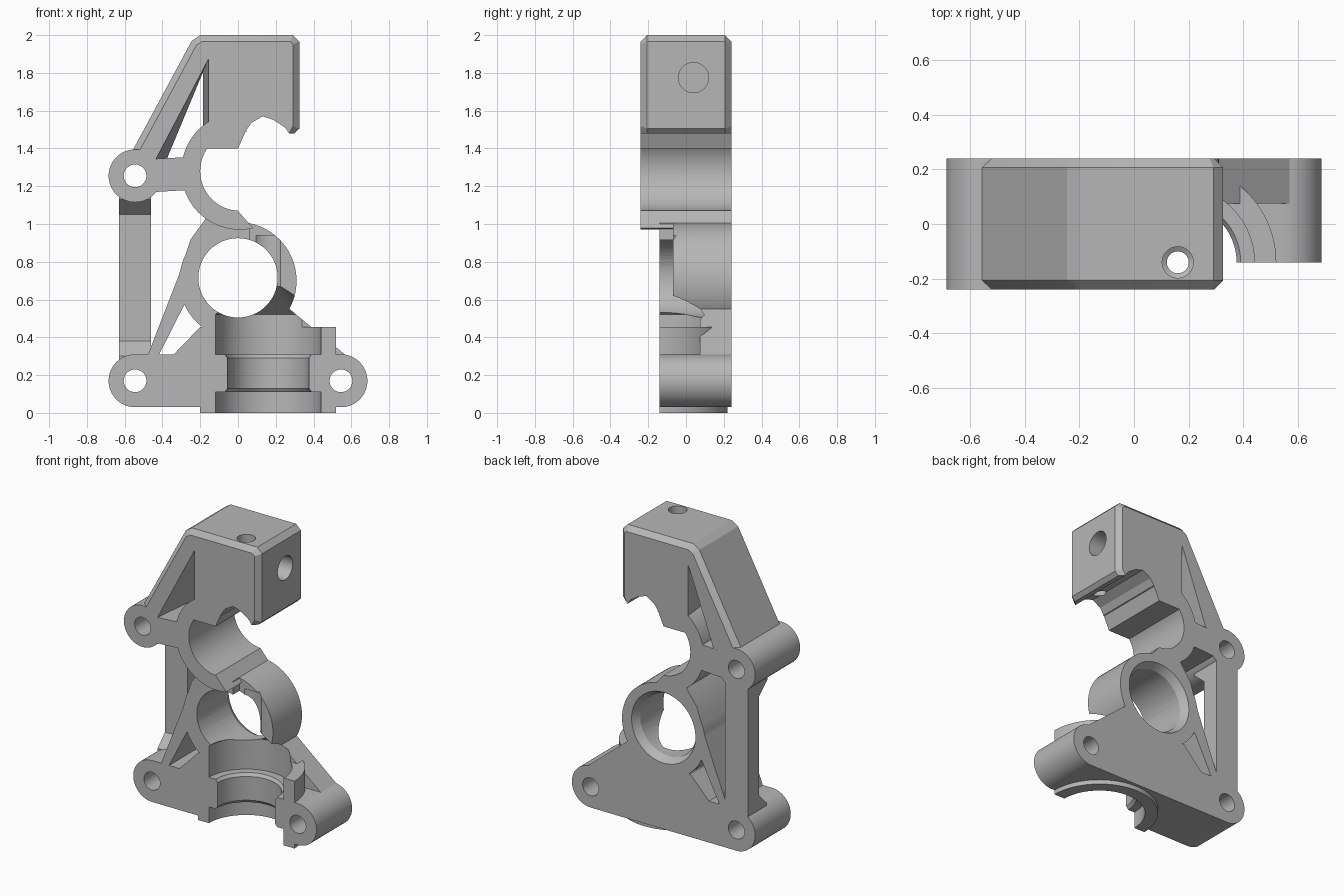
import bpy, bmesh, math
from mathutils import Vector

cube = bpy.data.objects.get("Cube")
if cube:
    bpy.data.objects.remove(cube)

grey = bpy.data.materials.new("plain_grey")
grey.use_nodes = True
grey.diffuse_color = (0.47, 0.47, 0.47, 1)
grey.node_tree.nodes["Principled BSDF"].inputs["Base Color"].default_value = (0.47, 0.47, 0.47, 1)

FRONT, BACK, LOW_FRONT = -0.24, 0.24, -0.14


def to_object(name, bm):
    bmesh.ops.recalc_face_normals(bm, faces=bm.faces[:])
    mesh = bpy.data.meshes.new(name)
    bm.to_mesh(mesh)
    bm.free()
    mesh.materials.append(grey)
    obj = bpy.data.objects.new(name, mesh)
    bpy.context.collection.objects.link(obj)
    return obj


def place(axis, u, v, w):
    return {"x": (w, u, v), "y": (u, w, v), "z": (u, v, w)}[axis]


def loft(name, first, last, axis, a, b):
    """Solid between two matching outlines set at a and b along an axis."""
    bm = bmesh.new()
    lo = [bm.verts.new(place(axis, u, v, a)) for u, v in first]
    hi = [bm.verts.new(place(axis, u, v, b)) for u, v in last]
    bm.faces.new(lo)
    bm.faces.new(hi)
    n = len(lo)
    for i in range(n):
        j = (i + 1) % n
        bm.faces.new((lo[i], lo[j], hi[j], hi[i]))
    return to_object(name, bm)


def prism(name, pts, axis="y", a=LOW_FRONT, b=BACK):
    return loft(name, pts, pts, axis, a, b)


def arc(cx, cy, r, start=0, end=360, n=64):
    count = n if end - start == 360 else n + 1
    angles = [math.radians(start + (end - start) * i / n) for i in range(count)]
    return [(cx + r * math.cos(t), cy + r * math.sin(t)) for t in angles]


def disc(name, cu, cv, r, axis="y", a=LOW_FRONT, b=BACK):
    return prism(name, arc(cu, cv, r), axis, a, b)


def lathe(name, profile, cx, cy, n=64):
    """Solid of revolution around a vertical axis."""
    bm = bmesh.new()
    rings = [[bm.verts.new((x, y, z)) for x, y in arc(cx, cy, r, n=n)] for r, z in profile]
    for lo, hi in zip(rings, rings[1:]):
        for i in range(n):
            j = (i + 1) % n
            bm.faces.new((lo[i], lo[j], hi[j], hi[i]))
    bm.faces.new(rings[0])
    bm.faces.new(rings[-1])
    return to_object(name, bm)


def combine(target, tools, operation):
    for tool in tools:
        mod = target.modifiers.new("combine", "BOOLEAN")
        mod.operation, mod.solver, mod.object = operation, "EXACT", tool
        dg = bpy.context.evaluated_depsgraph_get()
        mesh = bpy.data.meshes.new_from_object(target.evaluated_get(dg))
        target.modifiers.clear()
        target.data = mesh
        bpy.data.objects.remove(tool)


# Upper block: sloped arm and tower, with chamfered front and back rims
tower = prism("upper_clamp", [
    (-0.56, 1.385), (-0.245, 1.97), (-0.2, 2.0), (0.29, 2.0), (0.325, 1.965),
    (0.325, 1.505), (0.3, 1.48), (0.27, 1.48), (0.25, 1.51), (0.19, 1.55),
    (0.13, 1.57), (0.07, 1.535), (0.04, 1.49), (0, 1.4), (-0.2, 1.4),
    (-0.27, 1.355), (-0.435, 1.345), (-0.5, 1.3)], "y", FRONT, BACK)
bm = bmesh.new()
bm.from_mesh(tower.data)
rim = []
for e in bm.edges:
    p, q = (v.co for v in e.verts)
    mid = (p + q) / 2
    outer = mid.z > 1.98 or mid.x > 0.305 or (mid.x < -0.2 and mid.z > 1.6)
    if abs(p.y - q.y) < 0.01 and outer:
        rim.append(e)
bmesh.ops.bevel(bm, geom=rim, offset=0.033, segments=1, affect="EDGES")
bm.to_mesh(tower.data)
bm.free()

# Tapered window in the arm
combine(tower, [loft("window",
    [(-0.155, 1.875), (-0.155, 1.45), (-0.295, 1.35), (-0.435, 1.345)],
    [(-0.185, 1.86), (-0.185, 1.45), (-0.295, 1.35), (-0.375, 1.345)],
    "y", FRONT - 0.01, BACK + 0.01)], "DIFFERENCE")

# Upper half ring, web and pivot boss
half_ring = arc(0.01, 1.28, 0.31, 95, 283) + arc(0.01, 1.28, 0.21, 80, 267)[::-1]
combine(tower, [
    prism("half_ring", half_ring, "y", FRONT, BACK),
    prism("web", [(-0.5, 1.16), (-0.43, 1.17), (-0.26, 1.18), (-0.26, 1.355),
                  (-0.435, 1.345), (-0.5, 1.34)], "y", FRONT, BACK),
    disc("boss", -0.545, 1.255, 0.14, "y", FRONT, BACK)], "UNION")
combine(tower, [
    disc("pivot_hole", -0.545, 1.255, 0.06, "y", -0.3, 0.3),
    disc("side_hole", 0.04, 1.775, 0.08, "x", -0.1, 0.4),
    lathe("feed_hole", [(0.04, 1.4), (0.04, 1.93), (0.057, 1.94), (0.057, 2.1)], 0.16, -0.14),
], "DIFFERENCE")

# Lower frame: base bar joined to bosses, bearing ring, strut, plate and post
frame = prism("lower_frame", [(-0.545, 0.03), (0.545, 0.03), (0.545, 0.31), (-0.545, 0.31)])
combine(frame, [
    disc("left_boss", -0.545, 0.17, 0.14),
    disc("right_boss", 0.545, 0.17, 0.14),
    prism("socket_shell", arc(0.16, -0.14, 0.36, 0, 180), "z", 0, 0.455),
    prism("gusset", [(-0.34, 0.31), (-0.34, 0.2), (0, 0.2), (0, 0.455), (-0.2, 0.455)]),
    disc("bearing_ring", 0, 0.7, 0.31),
    prism("ring_neck", [(-0.31, 0.74), (-0.25, 0.92), (-0.17, 1.03), (0.02, 1.0), (0, 0.7)]),
    prism("strut", [(-0.48, 0.3), (-0.305, 0.75), (-0.2, 0.75), (-0.26, 0.62),
                    (-0.42, 0.305), (-0.42, 0.2), (-0.48, 0.2)]),
    prism("back_plate", [(0.62, 0.265), (0.26, 0.56), (0, 0.6), (-0.18, 0.46),
                         (-0.2, 0.2), (0.545, 0.2)], "y", 0.075, BACK),
    prism("post", [(0.24, 0.17), (0.04, 0.17), (0.04, 0.3), (0.12, 0.38), (0.12, 1.05),
                   (0.03, 1.13), (0.03, 1.22), (0.24, 1.22)], "x", -0.63, -0.46),
], "UNION")

# Socket, bearing bore, front clearance and screw holes
combine(frame, [
    lathe("socket", [(0.28, -0.05), (0.28, 0.11), (0.23, 0.11), (0.215, 0.13), (0.215, 0.29),
                     (0.23, 0.31), (0.28, 0.31), (0.28, 0.52), (0.095, 0.67), (0.095, 0.94)],
          0.16, -0.14),
    disc("bore", 0, 0.715, 0.21, "y", -0.3, 0.3),
    loft("bore_rim", arc(0, 0.715, 0.205), arc(0, 0.715, 0.25), "y", 0.18, 0.26),
    prism("front_clearance", [(0.06, 0.457), (0.5, 0.457), (0.5, 1.1), (0.06, 1.1)],
          "y", -0.3, -0.07),
    disc("left_hole", -0.545, 0.17, 0.06, "y", -0.3, 0.3),
    disc("right_hole", 0.545, 0.17, 0.06, "y", -0.3, 0.3),
    disc("upper_hole", -0.545, 1.255, 0.06, "y", -0.3, 0.3),
], "DIFFERENCE")

# Smooth curved walls, keep machined edges sharp
for obj in (tower, frame):
    bpy.ops.object.select_all(action="DESELECT")
    obj.select_set(True)
    bpy.context.view_layer.objects.active = obj
    bpy.ops.object.shade_smooth_by_angle(angle=math.radians(25))
